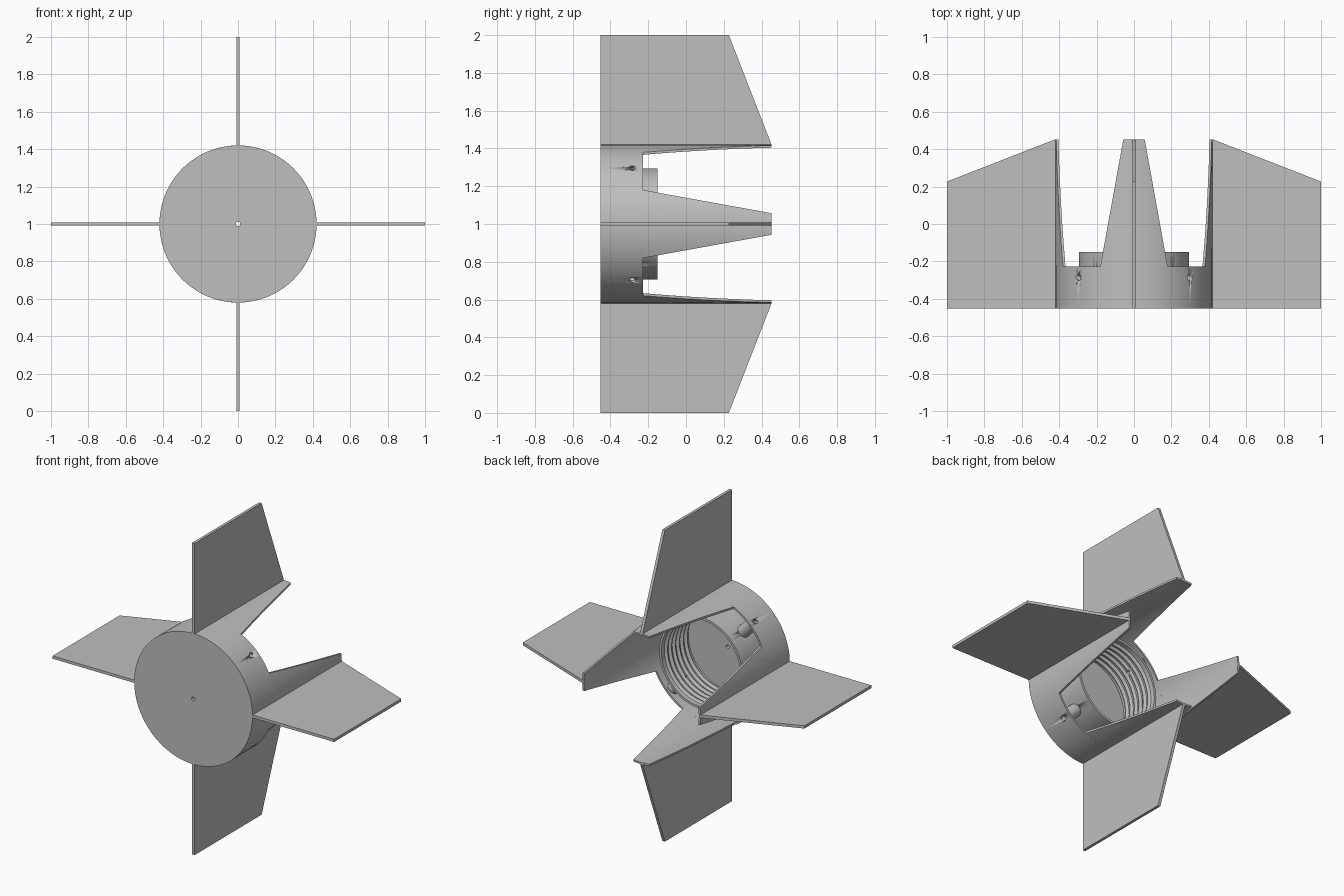
import bpy
import bmesh
from math import sin, cos, asin, pi, radians
from mathutils import Matrix, Vector

cube = bpy.data.objects.get("Cube")
if cube:
    bpy.data.objects.remove(cube, do_unlink=True)

FRONT, RIM, TIP = -0.453, -0.227, 0.453
OUTER, INNER = 0.42, 0.408
QUARTERS = [i * pi / 2 for i in range(4)]

grey = bpy.data.materials.new("plain grey")
grey.use_nodes = True
grey.diffuse_color = (0.52, 0.52, 0.52, 1)
grey.node_tree.nodes["Principled BSDF"].inputs["Base Color"].default_value = grey.diffuse_color


def polar(r, a, y):
    """Point at radius r and angle a around the long axis."""
    return Vector((r * sin(a), y, 1 + r * cos(a)))


def finish(bm, name, smooth=True):
    bmesh.ops.recalc_face_normals(bm, faces=bm.faces)
    mesh = bpy.data.meshes.new(name)
    bm.to_mesh(mesh)
    bm.free()
    mesh.materials.append(grey)
    ob = bpy.data.objects.new(name, mesh)
    bpy.context.collection.objects.link(ob)
    if smooth:
        bpy.ops.object.select_all(action='DESELECT')
        ob.select_set(True)
        bpy.context.view_layer.objects.active = ob
        bpy.ops.object.shade_smooth_by_angle(angle=radians(30))
    return ob


def lathe(name, profile, steps):
    bm = bmesh.new()
    rings = [[bm.verts.new(polar(r, 2 * pi * i / steps, y)) for r, y in profile]
             for i in range(steps)]
    n = len(profile)
    for i in range(steps):
        a, b = rings[i], rings[(i + 1) % steps]
        for j in range(n):
            k = (j + 1) % n
            bm.faces.new((a[j], a[k], b[k], b[j]))
    return finish(bm, name)


def radial_pins(name, radius, r0, r1, y, steps):
    """Four cylinders pointing outward between the fins."""
    bm = bmesh.new()
    for q in QUARTERS:
        a = q + pi / 4
        turn = Vector((sin(a), 0, cos(a))).to_track_quat('Z', 'Y').to_matrix().to_4x4()
        bmesh.ops.create_cone(bm, cap_ends=True, segments=steps, radius1=radius,
                              radius2=radius, depth=r1 - r0,
                              matrix=Matrix.Translation(polar((r0 + r1) / 2, a, y)) @ turn)
    return finish(bm, name)


def cut(ob, cutter):
    mod = ob.modifiers.new("holes", 'BOOLEAN')
    mod.operation = 'DIFFERENCE'
    mod.solver = 'EXACT'
    mod.object = cutter
    bpy.context.view_layer.objects.active = ob
    bpy.ops.object.modifier_apply(modifier=mod.name)


# Cup with a closed front, an outer wall and a threaded inner tube
profile = [(0.012, FRONT), (OUTER, FRONT), (OUTER, RIM), (INNER, RIM),
           (INNER, -0.43), (0.295, -0.43), (0.295, -0.15), (0.28, -0.15)]
for i in range(6):
    y = -0.18 - 0.04 * i
    profile += [(0.28, y), (0.264, y - 0.01), (0.264, y - 0.016), (0.28, y - 0.026)]
profile += [(0.28, -0.425), (0.012, -0.425)]
body = lathe("threaded_cup", profile, 96)

# Screw bosses between tube and wall, drilled through
bosses = radial_pins("screw_bosses", 0.04, 0.288, 0.414, -0.285, 24)
drill = radial_pins("drill_cutter", 0.017, 0.22, 0.48, -0.285, 16)
drill.hide_render = True
cut(body, drill)
cut(bosses, drill)
bpy.data.objects.remove(drill, do_unlink=True)


def curved_tab(name, turn, rows=6, cols=12):
    """Tapering piece of the outer wall that carries a fin."""
    bm = bmesh.new()
    layers = []
    for r in (OUTER, INNER):
        grid = []
        for i in range(rows + 1):
            f = i / rows
            half = 0.18 + (0.057 - 0.18) * f
            y = RIM + (TIP - RIM) * f
            grid.append([bm.verts.new(polar(r, turn + asin(half * (2 * j / cols - 1) / r), y))
                         for j in range(cols + 1)])
        layers.append(grid)
    for g in layers:
        for i in range(rows):
            for j in range(cols):
                bm.faces.new((g[i][j], g[i][j + 1], g[i + 1][j + 1], g[i + 1][j]))
    out, inn = layers
    # Close the border between the two layers
    for i in range(rows):
        for j in (0, cols):
            bm.faces.new((out[i][j], out[i + 1][j], inn[i + 1][j], inn[i][j]))
    for i in (0, rows):
        for j in range(cols):
            bm.faces.new((out[i][j], out[i][j + 1], inn[i][j + 1], inn[i][j]))
    return finish(bm, name)


def fin_plate(name, turn):
    bm = bmesh.new()
    side = Vector((cos(turn), 0, -sin(turn))) * 0.009
    outline = [(0.413, FRONT), (1, FRONT), (1, 0.227), (0.42, TIP), (0.413, TIP)]
    a = [bm.verts.new(polar(r, turn, y) + side) for r, y in outline]
    b = [bm.verts.new(polar(r, turn, y) - side) for r, y in outline]
    bm.faces.new(a)
    bm.faces.new(b)
    for i in range(len(a)):
        k = (i + 1) % len(a)
        bm.faces.new((a[i], a[k], b[k], b[i]))
    return finish(bm, name, smooth=False)


# Four fins with their curved tabs
for label, q in zip(("top", "left", "bottom", "right"), QUARTERS):
    curved_tab(label + "_fin_tab", q)
    fin_plate(label + "_fin", q)
